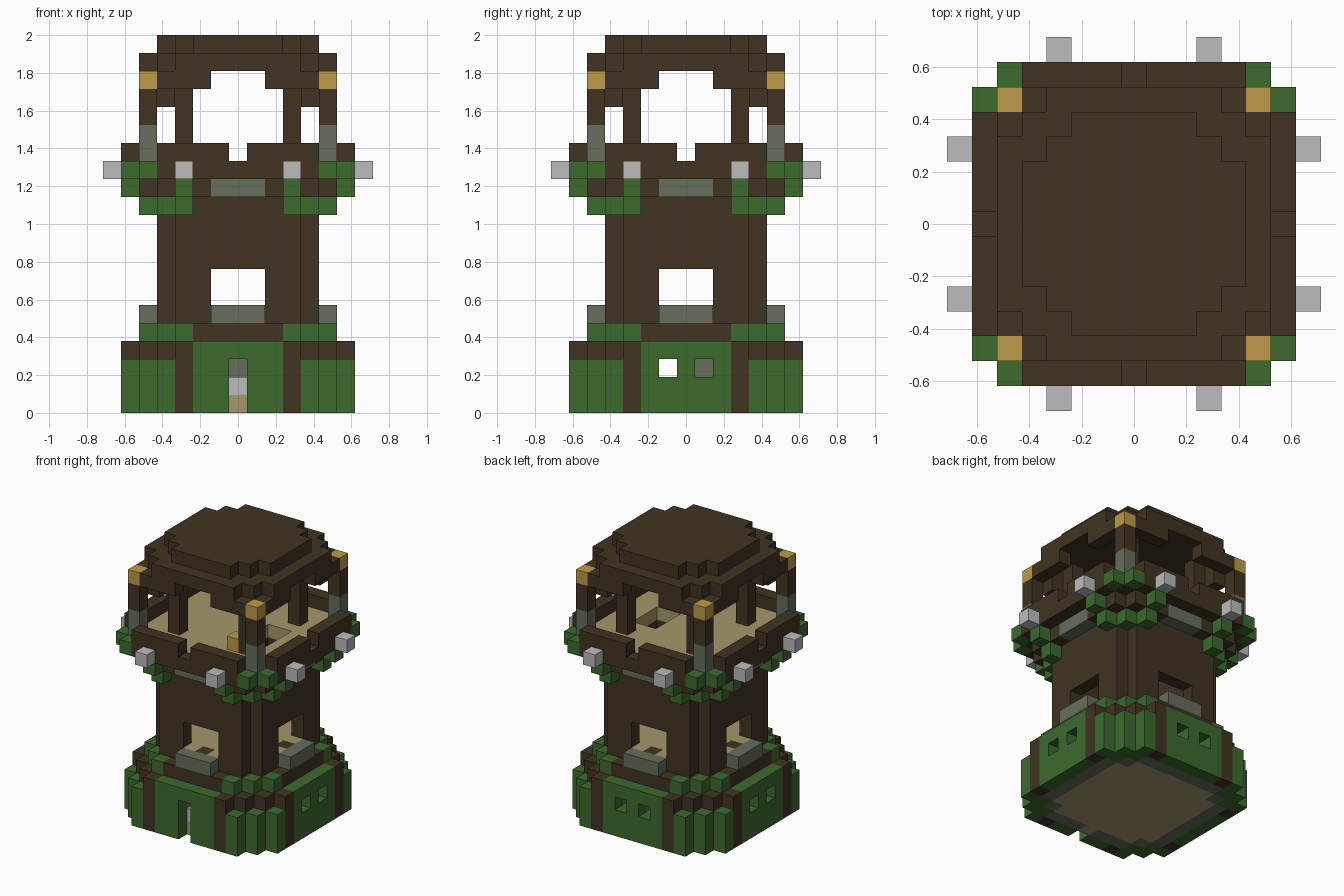
import bpy, bmesh
from mathutils import Vector

cube = bpy.data.objects.get("Cube")
if cube:
    bpy.data.objects.remove(cube)

U = 2 / 21          # size of one block
cells = {}          # (x, y, z) -> (part, colour)

COLOURS = {
    "dark_wood": (0.052, 0.034, 0.016),
    "leaf_green": (0.046, 0.145, 0.027),
    "grey_stone": (0.133, 0.156, 0.106),
    "gold": (0.515, 0.325, 0.062),
    "pale_plank": (0.376, 0.314, 0.150),
    "pale_grey": (0.503, 0.503, 0.503),
}


def put(part, colour, xs, ys, zs):
    """Fill a box of blocks; colour None carves it away."""
    for x in xs:
        for y in ys:
            for z in zs:
                if colour:
                    cells[x, y, z] = (part, colour)
                else:
                    cells.pop((x, y, z), None)


def sym(part, colour, xs, y, zs):
    """Repeat blocks on all four sides and both halves of each side."""
    for x in xs:
        for a, b in ((x, y), (y, x)):
            put(part, colour, {a, -a}, {b, -b}, zs)


def plate(part, colour, rows, zs):
    """Stepped octagon: rows[i] is the half width at |y| = i."""
    for y, half in enumerate(rows):
        put(part, colour, range(-half, half + 1), {y, -y}, zs)


WIDE = [6, 6, 6, 6, 6, 5, 4]
CHAMFER = [6, 6, 6, 6, 5, 4, 3]
MEDIUM = [5, 5, 5, 5, 4, 3]
DECK = [5, 5, 5, 5, 5, 4]
SHAFT = [4, 4, 4, 4, 3]
CORE = [3, 3, 3, 3]
CAP = [4, 4, 4, 3, 2]

# Mossy base with corner posts, stone lining and plank floor
plate("base_wall", "leaf_green", WIDE, range(3))
sym("base_post", "dark_wood", [3], 6, range(3))
plate("base_lining", "grey_stone", MEDIUM, range(3))
plate("base_floor", "pale_plank", SHAFT, [0])
plate("base_room", None, SHAFT, [1, 2])
plate("base_trim", "dark_wood", CHAMFER, [3])
sym("base_wall", "leaf_green", range(3), 6, [3])

# Small openings on three sides, a doorway on the front
for depth in (5, 6):
    sym("slit", None, [1], depth, [2])
put("base_wall", "leaf_green", (-1, 1), [-6], [2])
put("base_lining", "grey_stone", (-1, 1), [-5], [2])
put("doorway", None, [0], [-6, -5], range(3))
put("base_floor", "pale_plank", [0], [-5], [0])
put("door_lamp", "pale_grey", [0], [-5], [1])
put("inner_pillar", "grey_stone", [3], [1], [1, 2])

# Ledge above the base
plate("ledge", "dark_wood", MEDIUM, [4])
sym("ledge_moss", "leaf_green", [3], 5, [4])
sym("ledge_moss", "leaf_green", [4], 4, [4])

# Hollow shaft with four windows and sills
plate("shaft", "dark_wood", SHAFT, range(5, 12))
plate("shaft_floor", "pale_plank", CORE, [5])
plate("shaft_room", None, CORE, range(6, 12))
sym("window", None, [0, 1], 4, [6, 7])
sym("shaft_floor", "pale_plank", [1], 4, [5])
sym("window_sill", "grey_stone", [0, 1], 5, [5])

# Flared underside of the balcony with moss
sym("bracket_moss", "leaf_green", [3], 5, [11])
sym("bracket_moss", "leaf_green", [4], 4, [11])
plate("balcony_base", "dark_wood", DECK, [12])
sym("balcony_sill", "grey_stone", [0, 1], 5, [12])
sym("bracket_moss", "leaf_green", [3], 6, [12])

# Balcony deck, parapet and projecting beam ends
plate("balcony_rim", "dark_wood", WIDE, [13])
plate("balcony_floor", "pale_plank", DECK, [13])
sym("balcony_moss", "leaf_green", [5], 6, [13])
sym("beam_end", "pale_grey", [3], 7, [13])
sym("parapet", "dark_wood", range(1, 5), 6, [14])
put("hatch", None, [2, 3], [-1, 0, 1], [12, 13])
put("chest", "gold", [2], [-3], [14])

# Corner posts, inner posts and diagonal struts
sym("corner_post_foot", "grey_stone", [5], 5, [14, 15])
sym("corner_post", "dark_wood", [5], 5, [16, 17])
sym("corner_lamp", "gold", [5], 5, [18])
sym("inner_post", "dark_wood", [3], 3, range(14, 19))
sym("roof_strut", "dark_wood", [4], 4, [17, 18])

# Stepped roof
sym("roof_beam", "dark_wood", [2, 3, 4], 5, [18])
plate("roof_lower", "dark_wood", MEDIUM, [19])
plate("roof_upper", "dark_wood", CAP, [20])

# Materials
materials = {}
for name, rgb in COLOURS.items():
    mat = bpy.data.materials.new(name)
    mat.use_nodes = True
    mat.diffuse_color = (*rgb, 1)
    bsdf = next(n for n in mat.node_tree.nodes if n.type == "BSDF_PRINCIPLED")
    bsdf.inputs["Base Color"].default_value = (*rgb, 1)
    bsdf.inputs["Roughness"].default_value = 0.9
    materials[name] = mat

# One mesh per part, keeping only the exposed block faces
parts = {}
for cell, key in cells.items():
    parts.setdefault(key, []).append(cell)

for (part, colour), blocks in parts.items():
    bm = bmesh.new()
    for cell in blocks:
        centre = Vector(cell) + Vector((0, 0, 0.5))
        for axis in range(3):
            for side in (-1, 1):
                n = Vector((0, 0, 0))
                n[axis] = side
                if tuple(int(c) for c in Vector(cell) + n) in cells:
                    continue
                a = Vector((0, 0, 0))
                a[(axis + 1) % 3] = 1
                b = n.cross(a)
                corners = [a + b, b - a, -a - b, a - b]
                bm.faces.new([bm.verts.new((centre + (n + c) / 2) * U)
                              for c in corners])
    bmesh.ops.remove_doubles(bm, verts=bm.verts, dist=U / 100)
    mesh = bpy.data.meshes.new(part)
    bm.to_mesh(mesh)
    bm.free()
    mesh.materials.append(materials[colour])
    bpy.context.collection.objects.link(bpy.data.objects.new(part, mesh))
